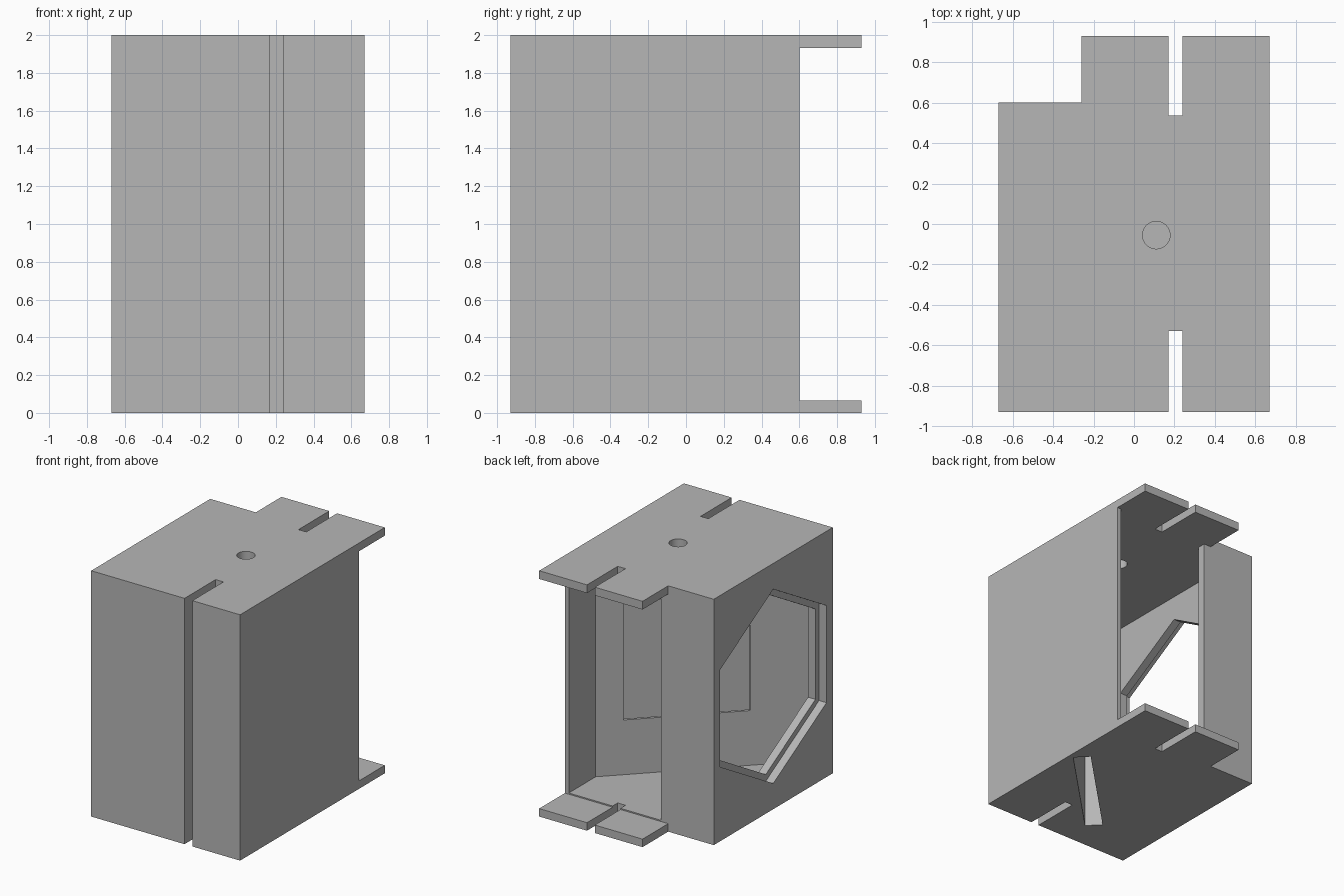
import bpy
import bmesh
from math import pi, radians, sin, cos
from mathutils import Matrix, Vector

cube = bpy.data.objects.get("Cube")
if cube:
    bpy.data.objects.remove(cube, do_unlink=True)

grey = bpy.data.materials.new("plain_grey")
grey.use_nodes = True
grey.diffuse_color = (0.47, 0.47, 0.47, 1)
grey.node_tree.nodes["Principled BSDF"].inputs["Base Color"].default_value = (0.47, 0.47, 0.47, 1)


def prism(name, outline, low, high, matrix=Matrix()):
    """Extrude a flat outline from low to high, then place it."""
    bm = bmesh.new()
    face = bm.faces.new([bm.verts.new((x, y, low)) for x, y in outline])
    up = bmesh.ops.extrude_face_region(bm, geom=[face])["geom"]
    bmesh.ops.translate(bm, vec=(0, 0, high - low),
                        verts=[v for v in up if isinstance(v, bmesh.types.BMVert)])
    bm.transform(matrix)
    bmesh.ops.recalc_face_normals(bm, faces=bm.faces)
    mesh = bpy.data.meshes.new(name)
    bm.to_mesh(mesh)
    bm.free()
    mesh.materials.append(grey)
    obj = bpy.data.objects.new(name, mesh)
    bpy.context.collection.objects.link(obj)
    return obj


def rect(x0, x1, y0, y1):
    return [(x0, y0), (x1, y0), (x1, y1), (x0, y1)]


def ring(radius, sides, start=0.0):
    return [(radius * cos(start + 2 * pi * i / sides),
             radius * sin(start + 2 * pi * i / sides)) for i in range(sides)]


def cut(cutter):
    """Subtract a helper from the housing and discard it."""
    cutter.hide_render = True
    bpy.context.view_layer.objects.active = housing
    mod = housing.modifiers.new("cut", "BOOLEAN")
    mod.operation = "DIFFERENCE"
    mod.solver = "EXACT"
    mod.object = cutter
    bpy.ops.object.modifier_apply(modifier=mod.name)
    bpy.data.objects.remove(cutter, do_unlink=True)


# Housing block, with the back tab narrower than the body
W, D, BACK = 0.67, 0.93, 0.6
housing = prism("housing", [(-W, -D), (W, -D), (W, D), (-0.26, D), (-0.26, BACK), (-W, BACK)], 0, 2)

# Gap that leaves only the top and bottom tabs behind the body
cut(prism("tab_gap", rect(-1, 1, BACK, 1.2), 0.065, 1.933))

# Inner chamber: diagonal mirror wall, right wall, left wall and back flange
FACE = -0.38
cut(prism("chamber", [(0.635, 0.7), (0.635, 0.635 + FACE), (-0.9 - FACE, -0.9), (-0.537, -0.9),
                      (-0.537, 0.533), (-0.195, 0.533), (-0.195, 0.7)], 0.075, 1.933))

# Front groove and back notch
cut(prism("front_groove", rect(0.17, 0.24, -1.2, -0.53), -0.1, 2.1))
cut(prism("back_notch", rect(0.17, 0.24, 0.535, 1.2), -0.1, 2.1))

# Stepped hexagonal window in the side wall
side = Matrix.Translation((-W, -0.165, 1)) @ Matrix.Rotation(radians(90), 4, "Y")
cut(prism("window_outer", ring(0.79, 6), -0.1, 0.067, side))
cut(prism("window_inner", ring(0.735, 6), 0, 0.2, side))

# Diagonal mirror slot, open below, and its square viewing window
turn = Matrix.Rotation(radians(45), 4, "Z")
slot = Matrix.Translation((0.215, -0.29, 0)) @ turn
cut(prism("mirror_slot", rect(-0.521, 0.521, -0.067, 0.067), -0.1, 1.53, slot))
cut(prism("mirror_window", rect(-0.474, 0.474, 0, 0.15), 0.52, 1.48, slot))

# Round hole in the top
cut(prism("top_hole", ring(0.068, 32), 1.8, 2.1, Matrix.Translation((0.11, -0.055, 0))))

bpy.ops.object.select_all(action="DESELECT")
housing.select_set(True)
bpy.context.view_layer.objects.active = housing
bpy.ops.object.shade_smooth_by_angle(angle=radians(30))
